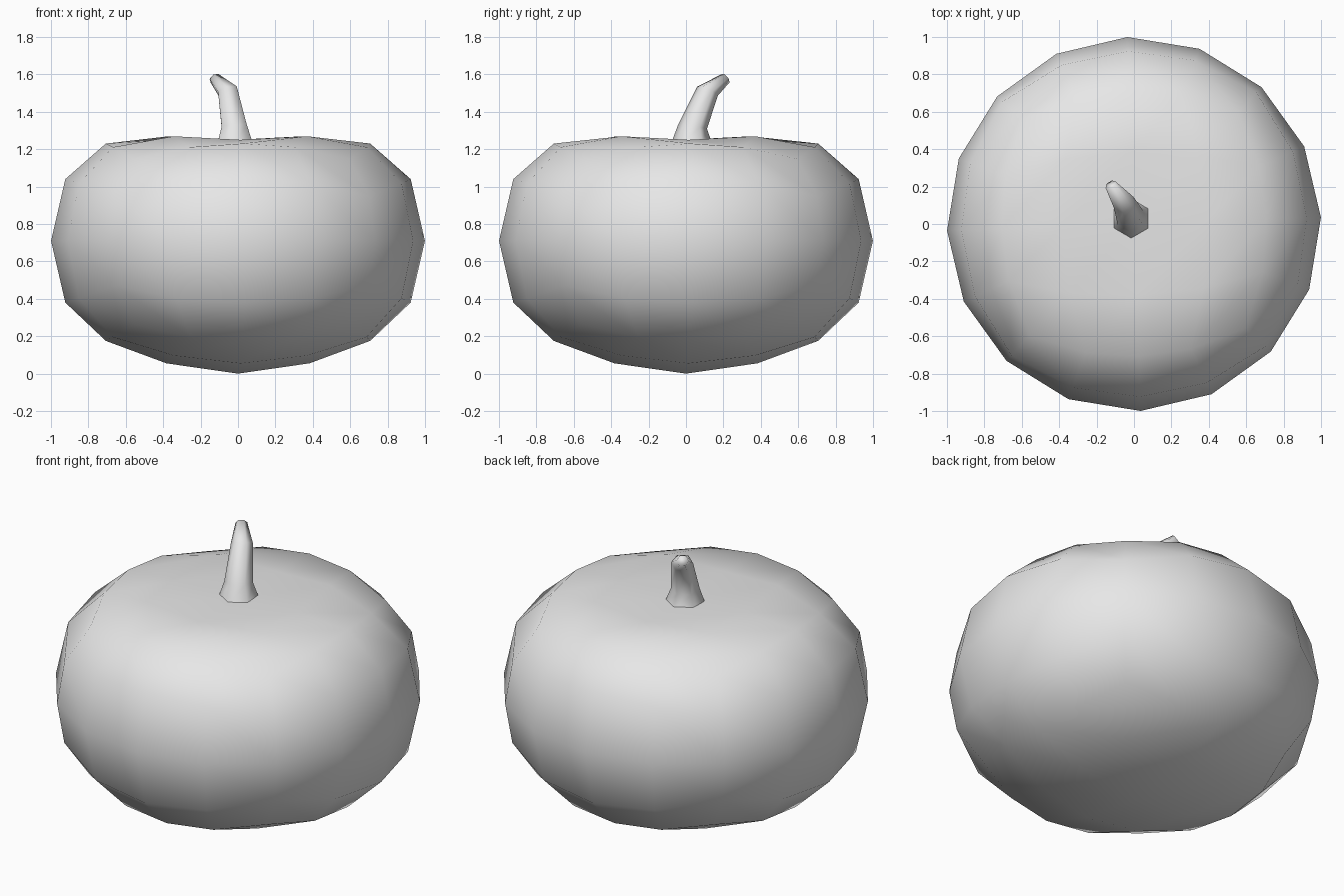
import bpy
import bmesh
import math
from mathutils import Vector, Matrix

cube = bpy.data.objects.get("Cube")
if cube:
    bpy.data.objects.remove(cube)

# Single plain grey for everything
grey = bpy.data.materials.new("plain_grey")
grey.use_nodes = True
GREY = (0.8, 0.8, 0.8, 1)
grey.diffuse_color = GREY
grey.node_tree.nodes["Principled BSDF"].inputs["Base Color"].default_value = GREY


def finish(bm, name):
    bmesh.ops.recalc_face_normals(bm, faces=bm.faces)
    for f in bm.faces:
        f.smooth = True
    mesh = bpy.data.meshes.new(name)
    bm.to_mesh(mesh)
    bm.free()
    mesh.materials.append(grey)
    obj = bpy.data.objects.new(name, mesh)
    bpy.context.collection.objects.link(obj)
    return obj


def interpolate(knots, t):
    for (a, va), (b, vb) in zip(knots, knots[1:]):
        if t <= b:
            return va + (vb - va) * (t - a) / (b - a)
    return knots[-1][1]


# Height above / below the equator, by angle from the pole in degrees
EQUATOR = 0.71
TOP = [(0, 0.53), (22.5, 0.54), (30, 0.56), (45, 0.52), (67.5, 0.33), (90, 0)]
BOTTOM = [(0, 0.71), (22.5, 0.655), (45, 0.535), (67.5, 0.33), (90, 0)]

# Gourd body: gridded cube rounded to a ball, then flattened with a dimpled top
bm = bmesh.new()
bmesh.ops.create_cube(bm, size=2)
bmesh.ops.subdivide_edges(bm, edges=bm.edges[:], cuts=3, use_grid_fill=True)
for v in bm.verts:
    v.co = Vector([math.tan(c * math.pi / 4) for c in v.co]).normalized()
    angle = math.degrees(math.acos(min(1, abs(v.co.z))))
    if v.co.z >= 0:
        v.co.z = EQUATOR + interpolate(TOP, angle)
    else:
        v.co.z = EQUATOR - interpolate(BOTTOM, angle)
bm.transform(Matrix.Rotation(math.radians(2), 4, "Z"))
finish(bm, "gourd_body")

# Stem: six-sided rings (centre, radius, facing direction) along a bent path
RINGS = [
    ((-0.015, 0.03, 1.23), 0.11, (0, 0, 1)),
    ((-0.02, 0.035, 1.32), 0.078, (-0.05, 0.15, 1)),
    ((-0.055, 0.115, 1.51), 0.06, (-0.3, 0.45, 1)),
    ((-0.125, 0.21, 1.578), 0.032, (-0.5, 0.7, 0.6)),
]
bm = bmesh.new()
loops = []
for centre, radius, facing in RINGS:
    tilt = Vector((0, 0, 1)).rotation_difference(Vector(facing))
    ring = []
    for i in range(6):
        a = math.radians(60 * i - 90)
        offset = Vector((math.cos(a), math.sin(a), 0)) * radius
        ring.append(bm.verts.new(Vector(centre) + tilt @ offset))
    loops.append(ring)
for low, high in zip(loops, loops[1:]):
    for i in range(6):
        j = (i + 1) % 6
        bm.faces.new((low[i], low[j], high[j], high[i]))
bm.faces.new(loops[-1])
finish(bm, "stem")
